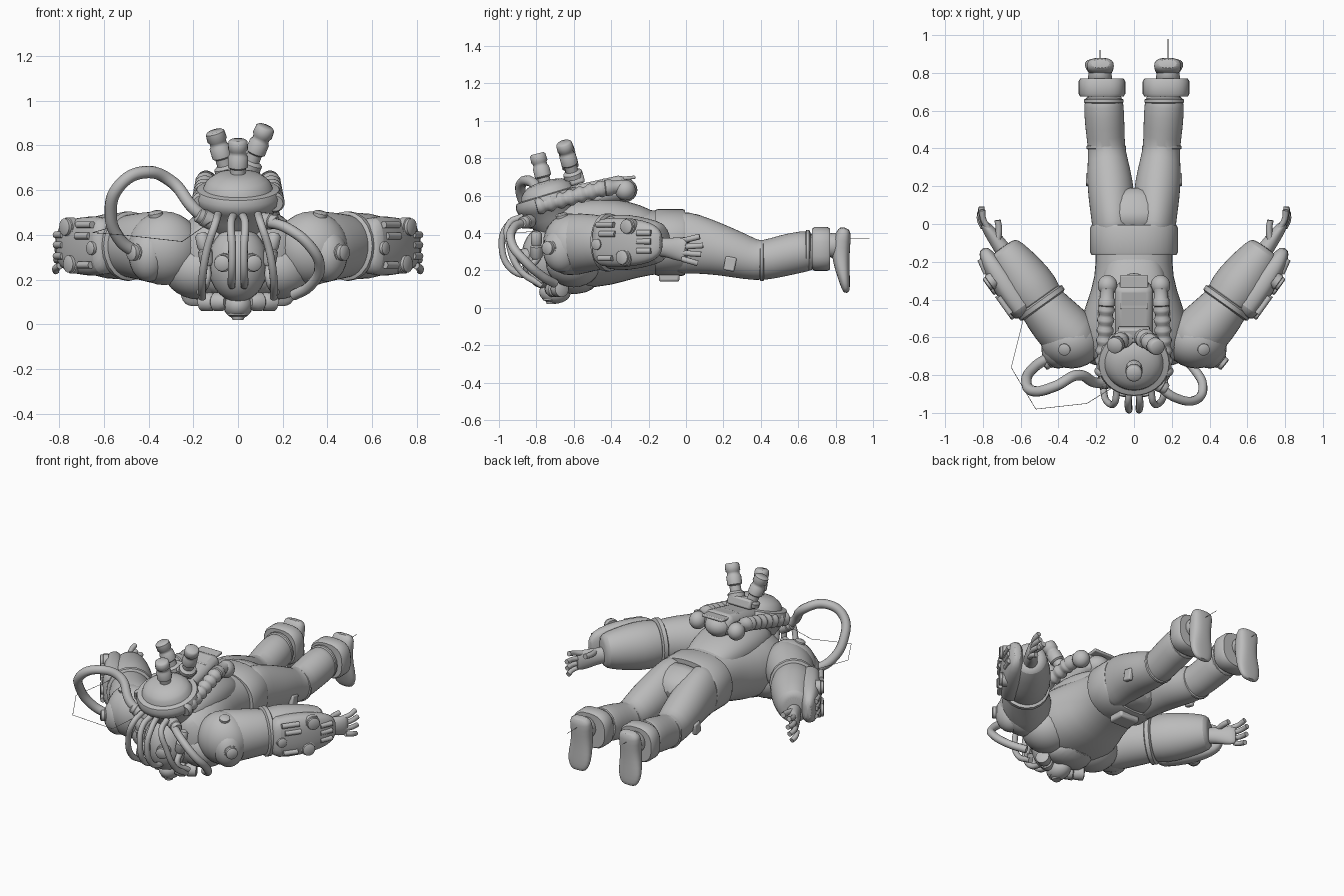
import bpy, bmesh, math
from mathutils import Vector, Matrix

old = bpy.data.objects.get("Cube")
if old:
    bpy.data.objects.remove(old)

grey = bpy.data.materials.new("suit grey")
grey.use_nodes = True
grey.diffuse_color = (0.5, 0.5, 0.5, 1)
grey.node_tree.nodes["Principled BSDF"].inputs["Base Color"].default_value = (0.5, 0.5, 0.5, 1)


def finish(name, bm, subsurf=0, bevel=0):
    bmesh.ops.recalc_face_normals(bm, faces=bm.faces)
    mesh = bpy.data.meshes.new(name)
    bm.to_mesh(mesh)
    bm.free()
    ob = bpy.data.objects.new(name, mesh)
    bpy.context.collection.objects.link(ob)
    mesh.materials.append(grey)
    if bevel:
        mod = ob.modifiers.new("bevel", 'BEVEL')
        mod.width, mod.segments = bevel, 2
    if subsurf:
        mod = ob.modifiers.new("smooth", 'SUBSURF')
        mod.levels = mod.render_levels = subsurf
    bpy.ops.object.select_all(action='DESELECT')
    ob.select_set(True)
    bpy.context.view_layer.objects.active = ob
    bpy.ops.object.shade_smooth_by_angle(angle=math.radians(45))
    return ob


def loft(name, stations, up=(0, 0, 1), subsurf=1, sides=20, power=1.0, frame=None):
    """Skin elliptical sections: (centre, half width, half height)."""
    bm, rings = bmesh.new(), []
    pts = [Vector(s[0]) for s in stations]
    for i, (c, w, h) in enumerate(stations):
        t = frame or (pts[min(i + 1, len(pts) - 1)] - pts[max(i - 1, 0)])
        u = Vector(t).cross(Vector(up)).normalized()
        v = u.cross(Vector(t)).normalized()
        ring = []
        for k in range(sides):
            a = math.tau * k / sides
            cx, sx = math.cos(a), math.sin(a)
            ring.append(bm.verts.new(pts[i] + u * w * math.copysign(abs(cx) ** power, cx)
                                     + v * h * math.copysign(abs(sx) ** power, sx)))
        rings.append(ring)
    for a, b in zip(rings, rings[1:]):
        for k in range(sides):
            bm.faces.new((a[k], a[(k + 1) % sides], b[(k + 1) % sides], b[k]))
    bm.faces.new(rings[0])
    bm.faces.new(rings[-1])
    return finish(name, bm, subsurf)


def lathe(name, a, b, profile):
    """Round part from a to b, profile of (fraction, radius)."""
    a, b = Vector(a), Vector(b)
    d = b - a
    up = (0, 1, 0) if abs(d.normalized().z) > 0.8 else (0, 0, 1)
    return loft(name, [(a + d * t, r, r) for t, r in profile], up, 0, 18, frame=d)


def disc(name, c, axis, r, depth):
    c, axis = Vector(c), Vector(axis).normalized()
    return lathe(name, c - axis * depth, c + axis * depth,
                 [(0, r * 1.15), (0.6, r * 1.15), (0.65, r), (0.92, r), (1, r * 0.8)])


def ball(name, c, size):
    bm = bmesh.new()
    bmesh.ops.create_uvsphere(bm, u_segments=24, v_segments=14, radius=1,
                              matrix=Matrix.Translation(c) @ Matrix.Diagonal((*size, 1)))
    return finish(name, bm)


def box(name, c, size, rot=None, bevel=0.012):
    bm = bmesh.new()
    m = Matrix.Translation(c) @ (rot or Matrix()) @ Matrix.Diagonal((*size, 1))
    bmesh.ops.create_cube(bm, size=1, matrix=m)
    return finish(name, bm, 0, bevel)


def tube(name, pts, r):
    """Smooth hose through the points."""
    cu = bpy.data.curves.new(name, 'CURVE')
    cu.dimensions, cu.bevel_depth, cu.bevel_resolution = '3D', r, 3
    cu.use_fill_caps = True
    sp = cu.splines.new('BEZIER')
    sp.bezier_points.add(len(pts) - 1)
    for bp, p in zip(sp.bezier_points, pts):
        bp.co = p
        bp.handle_left_type = bp.handle_right_type = 'AUTO'
    cu.materials.append(grey)
    ob = bpy.data.objects.new(name, cu)
    bpy.context.collection.objects.link(ob)


# Torso, belt and pelvis
loft("torso", [((0, -0.76, .30), .14, .14), ((0, -0.71, .30), .26, .19), ((0, -0.58, .32), .31, .22),
               ((0, -0.42, .33), .255, .215), ((0, -0.28, .35), .205, .19), ((0, -0.12, .35), .205, .165),
               ((0, .0, .35), .21, .165)], power=0.9)
loft("upper_back", [((0, -.72, .46), .14, .08), ((0, -.62, .46), .19, .12), ((0, -.46, .46), .20, .135),
                    ((0, -.32, .455), .18, .12), ((0, -.20, .44), .15, .09), ((0, -.14, .42), .10, .06)], power=.85)
loft("belt", [((0, y, .35), w, w * .77) for y, w in
              ((-.165, .19), (-.165, .225), (-.15, .232), (-.02, .232), (-.005, .225), (-.005, .19))],
     subsurf=0, sides=32, power=0.85)
loft("pelvis", [((0, -.05, .35), .22, .17), ((0, .04, .345), .215, .165), ((0, .11, .325), .18, .145),
                ((0, .17, .30), .10, .11)], power=.9)
box("buckle", (0, -0.09, .165), (.14, .11, .05))

for s, side in ((1, "left"), (-1, "right")):
    # Legs and boots
    loft(side + "_leg", [((s * .10, -.10, .35), .115, .165), ((s * .108, .0, .35), .115, .17),
                         ((s * .115, .10, .33), .122, .152), ((s * .127, .22, .30), .124, .132),
                         ((s * .140, .34, .262), .107, .115), ((s * .146, .41, .25), .098, .107),
                         ((s * .155, .52, .28), .106, .112), ((s * .16, .64, .305), .108, .112),
                         ((s * .165, .70, .31), .09, .10)])
    for y, x, z in ((.405, .147, .253), (.65, .16, .307)):
        loft(side + "_leg_seam", [((s * x, y + d, z), .102 + e, .107 + e) for d, e in
                                  ((-.014, -.01), (-.006, .003), (.008, .003), (.016, -.01))], subsurf=0)
    loft(side + "_boot_cuff", [((s * .17, y, .315), w, w * .95) for y, w in
                               ((.675, .09), (.675, .115), (.69, .124), (.755, .124), (.77, .115), (.77, .09))],
         subsurf=0, sides=28, power=0.75)
    loft(side + "_ankle", [((s * .18, .75, .33), .08, .075), ((s * .18, .80, .335), .055, .065),
                           ((s * .18, .86, .34), .06, .07)])
    loft(side + "_foot", [((s * .178, .85, .43), .055, .025), ((s * .178, .842, .40), .076, .042),
                          ((s * .178, .825, .32), .068, .052), ((s * .18, .83, .24), .072, .044),
                          ((s * .185, .845, .16), .082, .032), ((s * .185, .855, .10), .066, .022),
                          ((s * .185, .86, .08), .035, .012)], up=(0, 1, 0), power=0.8)
    tube(side + "_sole_wire", [(s * .18, .85, .37), (s * .18, .98 if s > 0 else .92, .37)], .0015)
    box(side + "_thigh_clip", (s * .24, .235, .235), (.03, .06, .075), Matrix.Rotation(-.2, 4, 'X'), .008)

    # Chest, shoulder and arm
    ball(side + "_chest", (s * .17, -.60, .245), (.165, .15, .135))
    ball(side + "_shoulder", (s * .33, -.62, .34), (.165, .145, .165))
    loft(side + "_upper_arm", [((s * .24, -.66, .33), .12, .16), ((s * .33, -.60, .34), .155, .17),
                               ((s * .42, -.51, .35), .145, .155), ((s * .50, -.41, .35), .125, .14),
                               ((s * .54, -.36, .35), .11, .125)])
    ball(side + "_shoulder_front", (s * .40, -.665, .31), (.09, .10, .12))
    disc(side + "_shoulder_top_bolt", (s * .365, -.66, .475), (s * .2, -.25, 1), .032, .03)
    disc(side + "_shoulder_front_bolt", (s * .455, -.725, .32), (s * .75, -.6, 0), .036, .035)
    axis, out = Vector((s * .58, .81, 0)), Vector((s * .81, -.58, 0))
    elbow = Vector((s * .49, -.42, .35))
    loft(side + "_forearm", [(elbow + axis * d, w, h) for d, w, h in
                             ((0, .10, .11), (.01, .14, .15), (.14, .143, .152), (.27, .118, .128),
                              (.35, .098, .108), (.365, .07, .08))], sides=24)
    loft(side + "_elbow_ring", [(elbow + axis * d, w, w * 1.08) for d, w in
                                ((-.02, .125), (-.01, .144), (.015, .144), (.025, .125))], subsurf=0)
    # Forearm armour with bolts and bars
    loft(side + "_arm_plate", [(elbow + axis * d + out * o, w, h) for d, o, w, h in
                               ((.0, .10, .05, .09), (.02, .10, .072, .135), (.19, .10, .07, .135),
                                (.30, .095, .06, .12), (.38, .09, .042, .095), (.42, .08, .02, .05))], power=0.75)
    for d, z, r in ((.22, -.08, .038), (.25, .085, .038), (.05, -.01, .03)):
        disc(side + "_arm_bolt", elbow + axis * d + out * .155 + Vector((0, 0, z)), out, r, .026)
    for d, e, z in ((.05, .16, .095), (.07, .17, .045), (.06, .15, -.085), (.30, .38, .05), (.30, .38, .005),
                    (.30, .38, -.045)):
        tube(side + "_arm_bar", [elbow + axis * t + out * (.165 - max(t - .2, 0) * .2) + Vector((0, 0, z))
                                 for t in (d, (d + e) / 2, e)], .016)
    # Hand with spread fingers
    palm = Vector((s * .705, -.12, .325))
    knuckle = Vector((s * .785, -.01, .31))
    loft(side + "_hand", [(palm - axis * .06, .05, .058), (palm, .042, .048), (palm.lerp(knuckle, .5), .038, .06),
                          (knuckle, .028, .066), (knuckle + axis * .02, .016, .055)])
    for k in range(4):
        f = k - 1.5
        base = knuckle + Vector((s * .008 * f, -.01, -f * .032))
        tip = base + Vector((s * (.024 - .004 * f), .115 - abs(f + .3) * .018, -f * .016))
        tube(side + "_finger", [base, base.lerp(tip, .5) + Vector((s * .01, 0, 0)), tip], .0155)
    tube(side + "_thumb", [palm + Vector((s * .02, .02, .03)), (s * .715, -.03, .36), (s * .722, .02, .365)], .017)

    # Ribbed backpack hose with rounded end caps
    a, b = Vector((s * .165, -.80, .54)), Vector((s * .145, -.42, .645))
    ribs = [(i / 28, .036 + .009 * (i % 4 in (1, 2))) for i in range(29)]
    lathe(side + "_ribbed_hose", a, b, ribs)
    lathe(side + "_hose_collar", (s * .145, -.44, .64), (s * .14, -.34, .65),
          [(0, .03), (.1, .044), (.4, .044), (.5, .036), (1, .036)])
    ball(side + "_hose_cap", (s * .14, -.325, .63), (.052, .055, .055))

    # Face cables, goggles and jaw canisters
    for x0, x1, reach, end in ((.02, .028, .985, .17), (.09, .16, .945, .12)):
        tube(side + "_face_cable", [(s * x0, -.87, .49), (s * (x0 + .012), -.945, .45), (s * (x0 + x1) * .55, -reach, .34),
                                    (s * x1, .06 - reach, .20), (s * x1, -.77, end)], .018)
    disc(side + "_goggle", (s * .065, -.875, .275), (s * .25, -1, -.1), .036, .035)
    lathe(side + "_cheek_canister", (s * .135, -.80, .26), (s * .165, -.80, .41),
          [(0, .02), (.1, .032), (.45, .032), (.5, .024), (.58, .03), (.9, .03), (1, .018)])
    lathe(side + "_jaw_canister", (s * .05, -.73, .10), (s * .165, -.66, .10),
          [(0, .03), (.2, .042), (.45, .042), (.5, .034), (.6, .042), (.95, .042), (1, .025)])
    tube(side + "_cheek_hose", [(s * .14, -.79, .27), (s * .14, -.83, .2), (s * .17, -.76, .14)], .018)

# Head with breathing mask
ball("head", (0, -.75, .27), (.135, .13, .17))
ball("mask", (0, -.70, .085), (.066, .085, .062))
lathe("mask_filter", (0, -.72, .07), (0, -.72, .02), [(0, .05), (.6, .045), (.65, .03), (1, .025)])
loft("throat", [((0, -.70, .14), .15, .05), ((0, -.60, .12), .14, .06), ((0, -.48, .16), .12, .06)])

# Tilted backpack housing with rim and dome
tilt = Matrix.Translation((0, -.73, .575)) @ Matrix.Rotation(.29, 4, 'X')
loft("pack_housing", [(tilt @ Vector((0, 0, z)), w, w * .95) for z, w in
                      ((-.16, .11), (-.10, .15), (-.045, .175), (-.03, .19), (.005, .196), (.03, .185), (.035, .155),
                       (.06, .145), (.075, .13), (.095, .10), (.105, .05))],
     up=(0, 1, 0), subsurf=0, sides=36, frame=tilt.to_3x3() @ Vector((0, 0, 1)))
box("pack_spine", (0, -.50, .61), (.20, .38, .13), Matrix.Rotation(.22, 4, 'X'), .035)
ball("pack_rear_dome", (0, -.345, .63), (.085, .085, .07))
box("pack_rear_fin", (0, -.36, .69), (.15, .18, .018), Matrix.Rotation(.1, 4, 'X'), .006)
box("pack_bridge", (0, -.585, .69), (.17, .08, .06), Matrix.Rotation(.29, 4, 'X'))

# Three exhaust canisters
stack = [(0, .052), (.12, .052), (.18, .034), (.34, .034), (.38, .045), (.62, .045), (.66, .038),
         (.74, .038), (.78, .045), (.96, .043), (1, .034)]
for name, a, b in (("left_exhaust", (.05, -.60, .70), (.125, -.655, .885)),
                   ("right_exhaust", (-.05, -.60, .68), (-.105, -.645, .865)),
                   ("front_exhaust", (0, -.745, .63), (0, -.795, .825))):
    lathe(name, a, b, stack)

# Large side hoses and loose wire
tube("right_big_hose", [(-.13, -.83, .46), (-.20, -.84, .52), (-.30, -.80, .64), (-.42, -.86, .68), (-.53, -.885, .62),
                        (-.57, -.83, .50), (-.53, -.76, .38), (-.44, -.70, .31)], .028)
tube("left_big_hose", [(.12, -.85, .46), (.22, -.92, .43), (.33, -.93, .34), (.365, -.86, .25), (.32, -.77, .17),
                       (.25, -.70, .13)], .024)
disc("right_hose_socket", (-.15, -.835, .475), (-.8, -.2, .4), .034, .04)
disc("left_hose_socket", (.14, -.855, .46), (.8, -.5, -.1), .032, .04)
for a, b in (((-.12, -.87, .46), (-.25, -.95, .37)), ((-.25, -.95, .37), (-.52, -.98, .40)),
             ((-.52, -.98, .40), (-.65, -.76, .41)), ((-.65, -.76, .41), (-.58, -.48, .43))):
    tube("loose_wire", [a, b], .0015)
